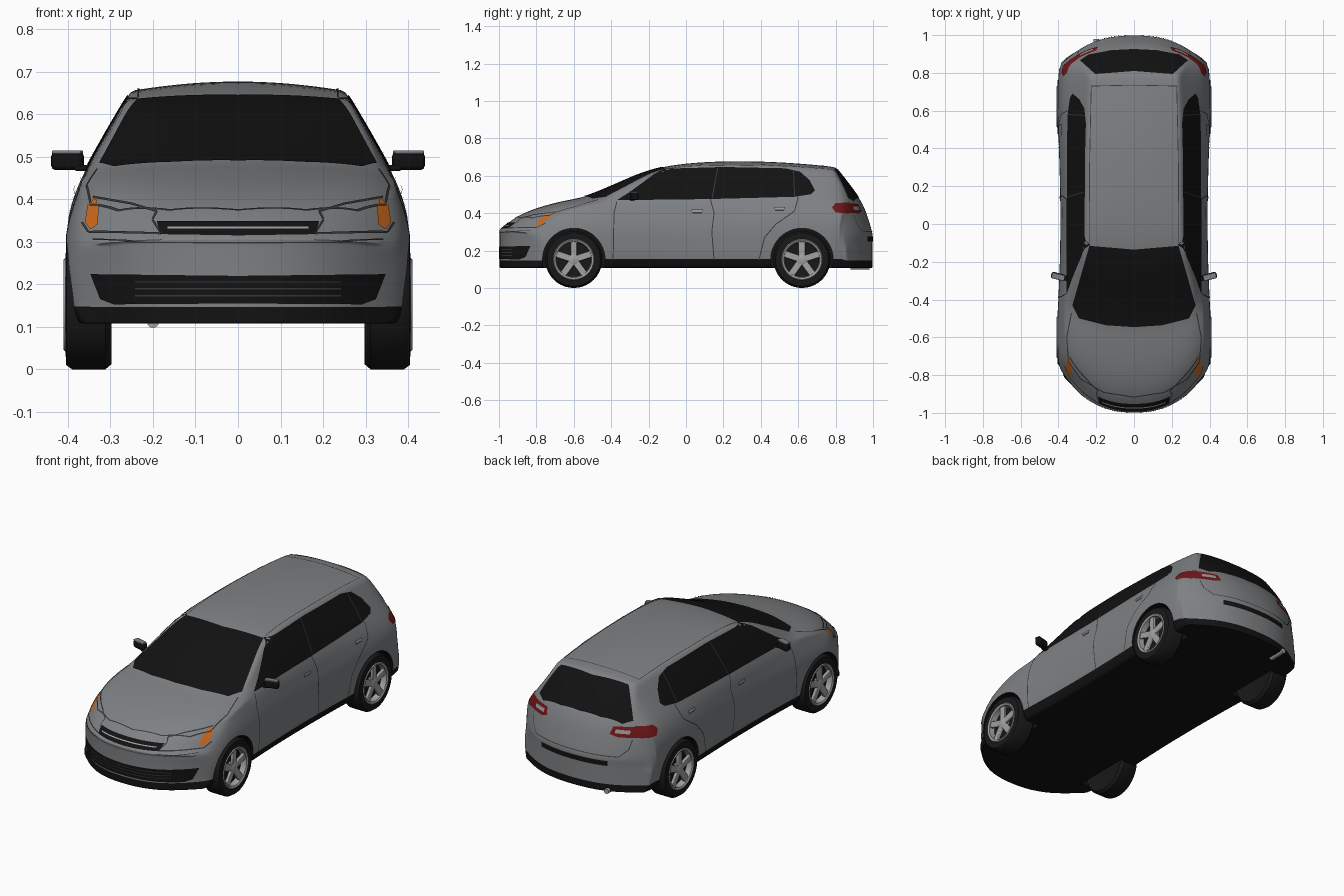
import bpy, bmesh, math
from mathutils import Vector, Matrix
from mathutils.bvhtree import BVHTree

if "Cube" in bpy.data.objects:
    bpy.data.objects.remove(bpy.data.objects["Cube"])


def material(name, *rgb):
    m = bpy.data.materials.new(name)
    m.use_nodes = True
    m.diffuse_color = (*rgb, 1)
    m.node_tree.nodes["Principled BSDF"].inputs["Base Color"].default_value = (*rgb, 1)
    return m


paint = material("grey paint", .21, .22, .23)
black = material("black trim", .006, .006, .006)
rubber = material("tyre rubber", .009, .009, .009)
seam = material("panel gap", .04, .04, .042)
alloy = material("alloy", .36, .36, .37)
orange = material("orange lens", .6, .14, .012)
red = material("red lens", .16, .008, .01)
clear = material("clear lens", .32, .31, .31)


def add_object(name, bm, mats, mirror=True, bevel=0):
    me = bpy.data.meshes.new(name)
    bm.to_mesh(me)
    bm.free()
    for m in mats:
        me.materials.append(m)
    me.shade_smooth()
    me.set_sharp_from_angle(angle=math.radians(38))
    ob = bpy.data.objects.new(name, me)
    bpy.context.collection.objects.link(ob)
    if bevel:
        mod = ob.modifiers.new("bevel", "BEVEL")
        mod.width, mod.segments = bevel, 2
    if mirror:
        ob.modifiers.new("mirror", "MIRROR")
    return ob


def bake(ob):
    dg = bpy.context.evaluated_depsgraph_get()
    me = bpy.data.meshes.new_from_object(ob.evaluated_get(dg))
    ob.modifiers.clear()
    ob.data = me


# Body stations: y, plan bow, shoulder x z, belt x z, roof rail x z, centre top z
stations = [
    (-1, .23, .375, .27, .36, .29, .29, .3, .308),
    (-.96, .23, .385, .3, .37, .32, .28, .335, .342),
    (-.9, .2, .39, .335, .368, .365, .29, .382, .388),
    (-.78, .13, .393, .365, .372, .405, .3, .428, .437),
    (-.62, .1, .39, .385, .37, .437, .32, .463, .474),
    (-.53, .13, .385, .39, .366, .455, .338, .474, .488),
    (-.33, .12, .377, .4, .364, .467, .3, .562, .577),
    (-.14, .07, .374, .4, .363, .468, .254, .65, .657),
    (.2, 0, .374, .4, .363, .47, .252, .658, .683),
    (.55, 0, .388, .405, .363, .475, .246, .652, .673),
    (.8, -.04, .388, .41, .352, .475, .235, .632, .647),
    (.92, -.1, .38, .4, .345, .45, .3, .472, .495),
    (.96, -.14, .375, .35, .345, .38, .3, .405, .425),
    (1, -.16, .37, .26, .35, .275, .3, .287, .292),
]
COLS, ROWS, LAST = 6, 6, len(stations) - 1


def body_point(i, r, c):
    y, bow, xs, zs, xb, zb, xr, zr, zt = stations[i]
    w, rise = xs + .016, zs - .145
    x, z = [(w * .93, .108), (w * .985, .145), (w, .145 + rise * .4), (w, .145 + rise * .75),
            (xs, zs), (xb, zb), (xr, zr)][r]
    t = c * 2 / COLS - 1
    if r == ROWS:
        z += (zt - zr) * (1 - t * t)
    return x * t, y + bow * (abs(x * t) / .4) ** 2.6, z


# Body shell: a box-like cage, smoothed by subdivision
bm = bmesh.new()
cage = {}


def cage_face(keys, dark):
    for k in keys:
        if k not in cage:
            cage[k] = bm.verts.new(body_point(*k))
    bm.faces.new([cage[k] for k in keys]).material_index = int(dark)


for i in range(LAST):
    for r in (0, ROWS):
        for c in range(COLS):
            cage_face([(i, r, c), (i + 1, r, c), (i + 1, r, c + 1), (i, r, c + 1)], r == 0)
    for c in (0, COLS):
        for r in range(ROWS):
            cage_face([(i, r, c), (i + 1, r, c), (i + 1, r + 1, c), (i, r + 1, c)], r == 0)
for i in (0, LAST):
    for r in range(ROWS):
        for c in range(COLS):
            cage_face([(i, r, c), (i, r, c + 1), (i, r + 1, c + 1), (i, r + 1, c)], r == 0)
bmesh.ops.recalc_face_normals(bm, faces=bm.faces)
crease = bm.edges.layers.float.new("crease_edge")
for e in bm.edges:
    if e.calc_face_angle(0) > .6:
        e[crease] = .55
body = add_object("body_shell", bm, [paint, black], mirror=False)
sub = body.modifiers.new("smooth", "SUBSURF")
sub.levels = sub.render_levels = 3
bake(body)
bm = bmesh.new()
bm.from_mesh(body.data)
tree = BVHTree.FromBMesh(bm)
bm.free()

# Wheel arches cut from the body
WHEELS = {"front": -.6, "rear": .62}
cutters = []
for side in (-1, 1):
    for y in WHEELS.values():
        bm = bmesh.new()
        place = Matrix.Translation((side * .4, y, .152)) @ Matrix.Rotation(math.pi / 2, 4, "Y")
        bmesh.ops.create_cone(bm, cap_ends=True, segments=48, radius1=.167, radius2=.167,
                              depth=.24, matrix=place)
        for f in bm.faces:
            f.material_index = 1
        cut = add_object("arch_cutter", bm, [paint, black], mirror=False)
        cut.hide_render = True
        mod = body.modifiers.new("arch", "BOOLEAN")
        mod.operation, mod.solver, mod.object = "DIFFERENCE", "EXACT", cut
        cutters.append(cut)
bake(body)
for cut in cutters:
    bpy.data.objects.remove(cut)
body.data.shade_smooth()
body.data.set_sharp_from_angle(angle=math.radians(38))

# Thin plates laid on the body along a viewing direction
RAYS = {
    "side": lambda u, v: ((2, u, v), (-1, 0, 0)),
    "front": lambda u, v: ((u, -2, v), (0, 1, 0)),
    "rear": lambda u, v: ((u, 2, v), (0, -1, 0)),
    "top": lambda u, v: ((u, v, 2), (0, 0, -1)),
}


def plate(name, view, mat, polys, lift=.003, step=.02):
    bm = bmesh.new()
    for poly in polys:
        bm.faces.new([bm.verts.new((max(u, .0002) if view != "side" else u, v, 0)) for u, v in poly])
    for axis in (0, 1):
        values = [v.co[axis] for v in bm.verts]
        normal = Vector((1 - axis, axis, 0))
        for k in range(1, math.ceil((max(values) - min(values)) / step)):
            bmesh.ops.bisect_plane(bm, geom=bm.verts[:] + bm.edges[:] + bm.faces[:],
                                   plane_co=normal * (min(values) + k * step), plane_no=normal)
    for v in bm.verts[:]:
        start, ray = RAYS[view](v.co.x, v.co.y)
        hit, normal, _, _ = tree.ray_cast(Vector(start), Vector(ray))
        if hit is None:
            bm.verts.remove(v)
        else:
            v.co = hit + normal * lift
    for f in bm.faces:
        f.normal_update()
        if f.normal.dot(Vector(ray)) > 0:
            f.normal_flip()
    return add_object(name, bm, [mat])


def strip(points, width=.005):
    quads = []
    for a, b in zip(points, points[1:]):
        a, b = Vector(a), Vector(b)
        n = (b - a).orthogonal().normalized() * width / 2
        quads.append([a + n, b + n, b - n, a - n])
    return quads


def rect(u0, v0, u1, v1):
    return [(u0, v0), (u1, v0), (u1, v1), (u0, v1)]


# Glass
plate("windscreen", "top", black, [[(0, -.135), (.236, -.115), (.325, -.43), (.29, -.5), (.15, -.535), (0, -.545)]])
plate("rear_window", "top", black, [[(0, .808), (.205, .792), (.285, .865), (.24, .895), (.12, .918), (0, .924)]])
plate("side_windows", "side", black, [[
    (-.37, .468), (-.3, .512), (-.17, .608), (-.11, .636), (.2, .645), (.53, .638), (.61, .62),
    (.66, .575), (.69, .52), (.67, .5), (.58, .486), (.12, .474)]])
plate("window_pillars", "side", seam, strip([(.14, .48), (.17, .64)]) + strip([(.58, .49), (.575, .625)]), .005)

# Front end
plate("upper_grille", "front", black, [[(0, .347), (.19, .347), (.182, .316), (0, .313)]])
plate("grille_bar", "front", alloy, [rect(0, .328, .165, .332)], .005)
plate("lower_grille", "front", black, [[(0, .22), (.345, .224), (.322, .165), (.29, .153), (0, .155)]])
plate("grille_slats", "front", seam, [rect(0, z, .24, z + .003) for z in (.172, .188, .204)], .005)
plate("indicators", "front", orange, [[(.328, .34), (.345, .328), (.358, .345), (.352, .385), (.334, .402), (.326, .38)]])
plate("headlight_outline", "front", seam, strip(
    [(.2, .35), (.18, .318), (.31, .322), (.35, .322), (.365, .345)])
    + strip([(.2, .352), (.19, .37), (.25, .388), (.34, .404)]))
plate("bumper_gap", "front", seam, strip([(0, .298), (.2, .299), (.34, .305)], .003))
plate("bonnet_gap", "top", seam, strip([(.33, -.47), (.355, -.6), (.345, -.73), (.28, -.82), (.16, -.89), (0, -.915)]))

# Doors and roof
plate("door_gaps", "side", seam, strip([(-.37, .46), (-.385, .4), (-.39, .15)])
      + strip([(.13, .475), (.15, .4), (.138, .3), (.15, .15)])
      + strip([(.6, .484), (.58, .41), (.48, .34), (.42, .27), (.39, .15)]))
plate("door_handles", "side", clear, [rect(.03, .405, .09, .418), rect(.47, .418, .53, .431)], .008)
plate("handle_recesses", "side", seam, [rect(.035, .398, .085, .405), rect(.475, .411, .525, .418)], .004)
plate("roof_gaps", "top", seam, strip([(.234, -.1), (.235, .3), (.226, .73), (0, .735)], .004))

# Rear end
plate("tail_lights", "rear", red, [[(.19, .41), (.2, .447), (.335, .454), (.335, .4), (.23, .398)]])
plate("tail_light_sides", "side", red, [[(.78, .43), (.8, .452), (.87, .456), (.885, .43), (.87, .398), (.8, .402)]])
plate("reversing_lights", "rear", clear, [rect(.215, .416, .285, .434)], .005)
plate("bumper_slot", "rear", black, [rect(0, .248, .2, .275)])
plate("tailgate_gap", "rear", seam, strip([(0, .3), (.25, .3), (.29, .34), (.3, .39)], .004))


def boxes(name, mat, matrices, bevel=.004):
    bm = bmesh.new()
    for m in matrices:
        bmesh.ops.create_cube(bm, size=1, matrix=m)
    return add_object(name, bm, [mat], bevel=bevel)


def placed(x, y, z, sx, sy, sz, turn=0):
    return Matrix.Translation((x, y, z)) @ Matrix.Rotation(turn, 4, "Z") @ Matrix.Diagonal((sx, sy, sz, 1))


# Door mirrors
boxes("mirror_housings", black, [placed(.401, -.277, .49, .076, .034, .042, .25)], .01)
boxes("mirror_caps", paint, [placed(.401, -.28, .511, .07, .03, .008, .25)], .003)
boxes("mirror_arms", black, [placed(.365, -.287, .474, .04, .024, .014)])


def lathe(name, mat, profile, y):
    bm = bmesh.new()
    verts = [bm.verts.new((x, 0, r)) for r, x in profile]
    edges = [bm.edges.new(pair) for pair in zip(verts, verts[1:])]
    bmesh.ops.spin(bm, geom=verts + edges, axis=(1, 0, 0), cent=(0, 0, 0),
                   angle=math.tau, steps=40)
    bmesh.ops.remove_doubles(bm, verts=bm.verts, dist=.0001)
    bmesh.ops.recalc_face_normals(bm, faces=bm.faces)
    bmesh.ops.translate(bm, verts=bm.verts, vec=(0, y, .152))
    return add_object(name, bm, [mat])


# Wheels
for end, y in WHEELS.items():
    lathe(end + "_tyre", rubber, [(0, .31), (.1, .305), (.14, .298), (.152, .312), (.152, .39), (.142, .404),
                                  (.108, .406), (.1, .372), (0, .372)], y)
    lathe(end + "_rim", alloy, [(.112, .404), (.106, .41), (.096, .405), (.092, .374)], y)
    lathe(end + "_hub", alloy, [(.03, .374), (.03, .398), (.02, .403), (0, .403)], y)
    boxes(end + "_spokes", alloy, [
        Matrix.Translation((.392, y, .152)) @ Matrix.Rotation(k * math.tau / 5, 4, "X")
        @ placed(0, 0, .06, .016, .036, .082) for k in range(5)])

# Exhaust tip
bm = bmesh.new()
bmesh.ops.create_cone(bm, cap_ends=True, segments=16, radius1=.014, radius2=.014, depth=.1,
                      matrix=Matrix.Translation((-.2, .93, .112)) @ Matrix.Rotation(math.pi / 2, 4, "X"))
add_object("exhaust_tip", bm, [alloy], mirror=False)
